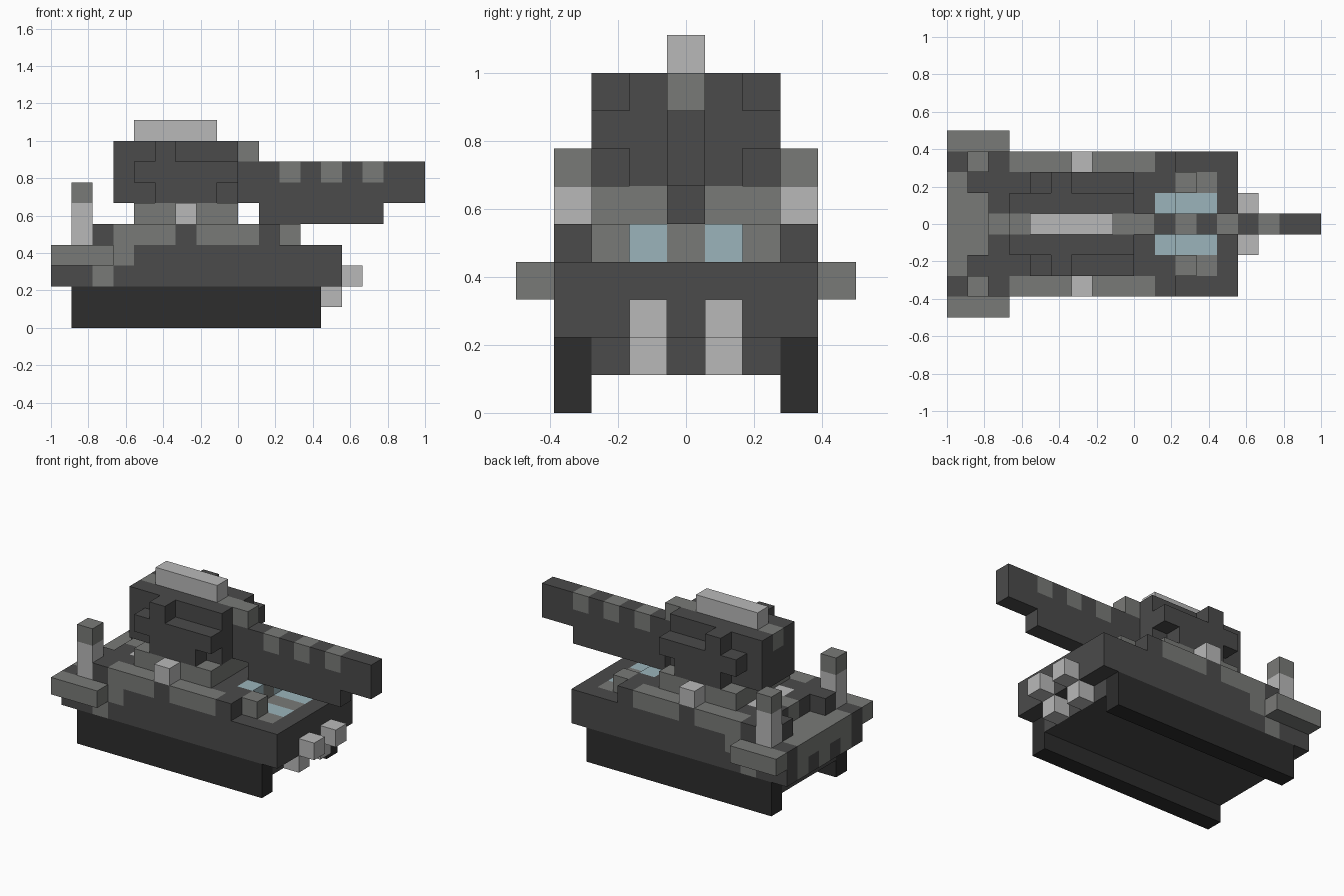
import bpy
import bmesh
from mathutils import Vector

old = bpy.data.objects.get("Cube")
if old:
    bpy.data.objects.remove(old, do_unlink=True)

UNIT = 1 / 9                      # edge of one block
ORIGIN = Vector((-1, -0.5, 0))

COLOURS = {
    "dark_grey": (0.069, 0.069, 0.069),
    "mid_grey": (0.191, 0.195, 0.185),
    "light_grey": (0.485, 0.485, 0.485),
    "track_black": (0.026, 0.026, 0.026),
    "pale_blue": (0.328, 0.456, 0.497),
}
materials = {}
for name, rgb in COLOURS.items():
    mat = bpy.data.materials.new(name)
    mat.use_nodes = True
    mat.diffuse_color = (*rgb, 1)
    mat.node_tree.nodes["Principled BSDF"].inputs["Base Color"].default_value = (*rgb, 1)
    materials[name] = mat
DARK, MID, LIGHT, BLACK, BLUE = COLOURS

cells = {}                        # block position -> (part, colour)


def fill(part, colour, x, y, z, mirror=False):
    """Fill inclusive block ranges; mirror repeats them on the other side."""
    spans = [(s, s) if isinstance(s, int) else s for s in (x, y, z)]
    (x0, x1), (y0, y1), (z0, z1) = spans
    for i in range(x0, x1 + 1):
        for j in range(y0, y1 + 1):
            for k in range(z0, z1 + 1):
                cells[i, j, k] = (part, colour)
                if mirror:
                    cells[i, 8 - j, k] = (part, colour)


# Running gear and belly
fill("tracks", BLACK, (1, 12), 1, (0, 1), True)
fill("belly", DARK, (1, 12), (2, 6), 1)

# Lower hull with rear and side patches
fill("hull", DARK, (0, 13), (1, 7), (2, 3))
fill("hull", MID, 0, (2, 6), 3)
fill("hull", MID, 1, (3, 5), 3)
for j in (2, 4, 6):
    fill("hull", MID, 0, j, 2)
fill("hull", MID, 2, 1, 2, True)
fill("hull", MID, 3, 1, 3, True)
fill("hull", MID, (11, 12), (2, 6), 3)
fill("hull", BLUE, (11, 12), 3, 3, True)

# Raised deck
fill("deck", DARK, (2, 10), (1, 7), 4)
fill("deck", MID, (3, 5), 1, 4, True)
fill("deck", MID, (7, 9), 1, 4, True)
fill("deck", MID, (2, 3), 4, 4)
fill("deck", LIGHT, 3, 3, 4, True)
fill("deck", BLUE, 10, 3, 4, True)
fill("deck", MID, 10, 4, 4)

# Fittings on the hull
fill("front_hatches", MID, 11, 2, 4, True)
fill("rear_boxes", DARK, 1, 2, 4, True)
fill("rear_fenders", MID, (0, 2), 0, 3, True)
fill("exhaust_posts", LIGHT, 1, 1, (4, 5), True)
fill("exhaust_posts", MID, 1, 1, 6, True)
fill("side_lamps", LIGHT, 6, 1, 5, True)
fill("front_hooks", LIGHT, 13, 3, 1, True)
fill("front_hooks", LIGHT, 14, 3, 2, True)

# Turret on its ring
fill("turret_ring", MID, (4, 8), (2, 6), 5)
fill("turret", DARK, (3, 8), (3, 5), (6, 8))
for i in (3, 8):
    fill("turret", MID, i, 4, 8)
fill("turret_side_panels", DARK, 5, 2, 8, True)
fill("turret_side_panels", DARK, (4, 8), 2, 7, True)
fill("turret_side_panels", DARK, (5, 7), 2, 6, True)
fill("turret_top_rail", LIGHT, (4, 7), 4, 9)
fill("gun_sight", MID, 9, 4, 8)

# Gun with banded top
fill("gun", DARK, (9, 17), 4, (6, 7))
fill("gun", DARK, (10, 15), 4, 5)
for i in (11, 13, 15):
    fill("gun", MID, i, 4, 7)


def face_corners(cell, axis, side):
    """Corners of one block side, wound to face outward."""
    u, v = (axis + 1) % 3, (axis + 2) % 3
    corners = []
    for a, b in ((0, 0), (1, 0), (1, 1), (0, 1)):
        p = Vector(cell)
        p[axis] += side
        p[u] += a
        p[v] += b
        corners.append(ORIGIN + p * UNIT)
    return corners if side else corners[::-1]


def build(part):
    """Make one object from the exposed sides of a part's blocks."""
    own = {c: colour for c, (p, colour) in cells.items() if p == part}
    slots = sorted(set(own.values()))
    bm = bmesh.new()
    for cell, colour in own.items():
        for axis in range(3):
            for side in (0, 1):
                near = list(cell)
                near[axis] += 2 * side - 1
                if tuple(near) in cells:
                    continue
                verts = [bm.verts.new(p) for p in face_corners(cell, axis, side)]
                bm.faces.new(verts).material_index = slots.index(colour)
    bmesh.ops.remove_doubles(bm, verts=bm.verts[:], dist=UNIT / 100)
    bmesh.ops.dissolve_limit(bm, angle_limit=0.02, verts=bm.verts[:],
                             edges=bm.edges[:], delimit={'MATERIAL'})
    mesh = bpy.data.meshes.new(part)
    bm.to_mesh(mesh)
    bm.free()
    for name in slots:
        mesh.materials.append(materials[name])
    bpy.context.collection.objects.link(bpy.data.objects.new(part, mesh))


for part in dict.fromkeys(p for p, _ in cells.values()):
    build(part)
